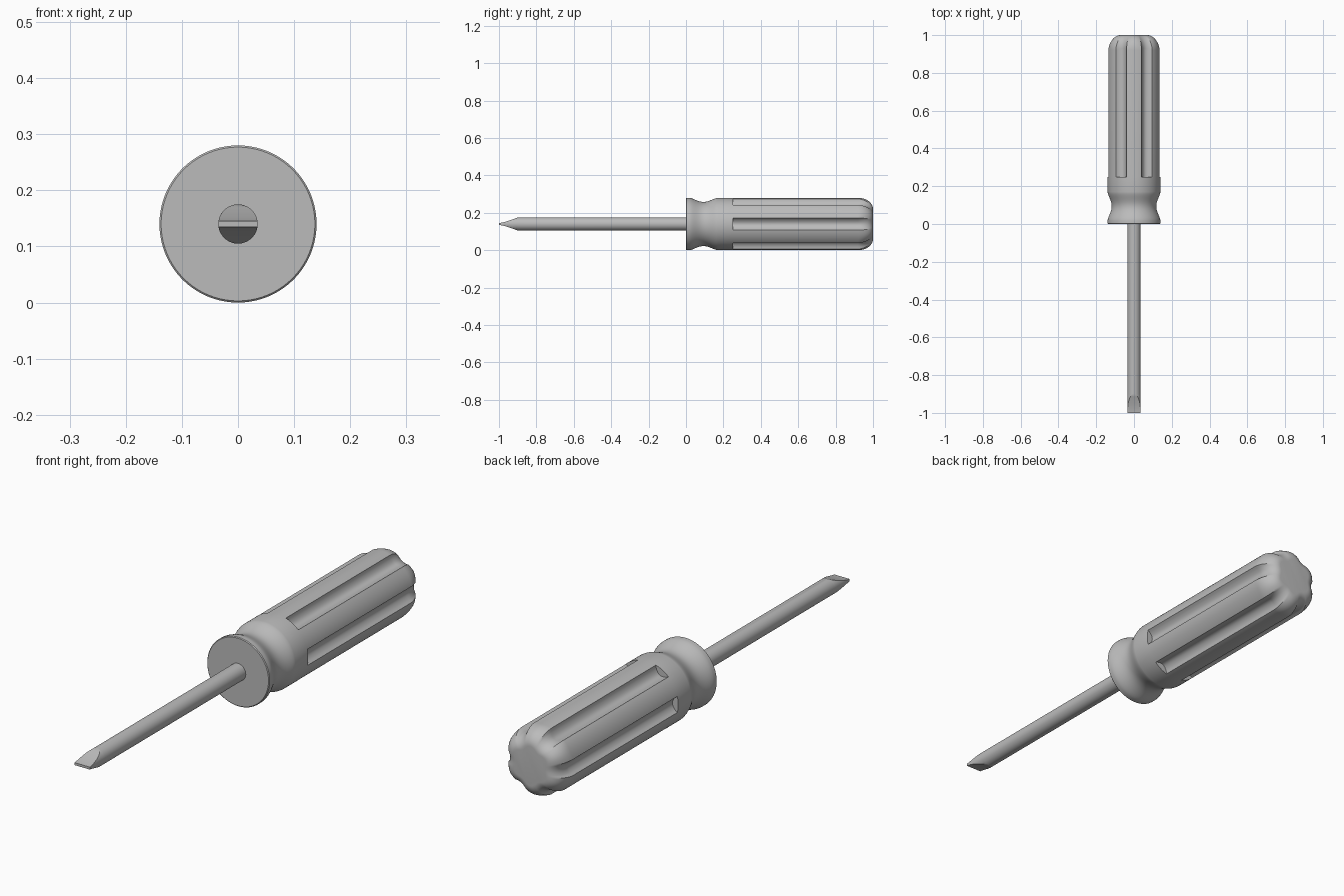
import bpy, bmesh, math

if "Cube" in bpy.data.objects:
    bpy.data.objects.remove(bpy.data.objects["Cube"], do_unlink=True)

AXIS_Z = 0.14
RADIUS = 0.14
END_ROUND = 0.08

grey = bpy.data.materials.new("plain_grey")
grey.use_nodes = True
grey.diffuse_color = (0.5, 0.5, 0.5, 1)
grey.node_tree.nodes["Principled BSDF"].inputs["Base Color"].default_value = (0.5, 0.5, 0.5, 1)


def loft(name, rings):
    """Skin closed rings of equal point count and cap both ends."""
    bm = bmesh.new()
    rows = [[bm.verts.new(p) for p in ring] for ring in rings]
    n = len(rows[0])
    for a, b in zip(rows, rows[1:]):
        for i in range(n):
            j = (i + 1) % n
            bm.faces.new((a[i], a[j], b[j], b[i]))
    bm.faces.new(rows[0])
    bm.faces.new(rows[-1])
    bmesh.ops.remove_doubles(bm, verts=bm.verts[:], dist=1e-5)
    bmesh.ops.recalc_face_normals(bm, faces=bm.faces[:])
    mesh = bpy.data.meshes.new(name)
    bm.to_mesh(mesh)
    bm.free()
    mesh.materials.append(grey)
    obj = bpy.data.objects.new(name, mesh)
    bpy.context.collection.objects.link(obj)
    bpy.ops.object.select_all(action='DESELECT')
    bpy.context.view_layer.objects.active = obj
    obj.select_set(True)
    bpy.ops.object.shade_smooth_by_angle(angle=math.radians(32))
    return obj


# Angles round the handle: six sectors, each a flute and half a lobe either side
FLUTE_HALF = 13.5
sector = [-FLUTE_HALF + FLUTE_HALF * i / 7 for i in range(15)]
sector += [FLUTE_HALF + (60 - 2 * FLUTE_HALF) * i / 12 for i in range(1, 12)]
angles = [(60 * k + a, a if a <= 30 else a - 60) for k in range(6) for a in sector]


def handle_ring(y, radius, depth=0.0, soften=0.0):
    """Ring with round flutes that soften into shallow waves."""
    ring = []
    for a, local in angles:
        groove = depth * math.sqrt(max(0, 1 - (local / FLUTE_HALF) ** 2)) ** 1.4
        wave = 0.013 * (0.5 + 0.5 * math.cos(math.radians(6 * local)))
        r = radius - groove * (1 - soften) - wave * soften
        t = math.radians(a)
        ring.append((r * math.cos(t), y, AXIS_Z + r * math.sin(t)))
    return ring


# Handle: flange, waisted neck and collar
rings = [handle_ring(0, RADIUS - 0.003), handle_ring(0.003, RADIUS), handle_ring(0.018, RADIUS)]
for i in range(1, 21):
    u = i / 20
    rings.append(handle_ring(0.018 + 0.152 * u, RADIUS - 0.022 * math.sin(math.pi * u) ** 1.5))
rings.append(handle_ring(0.25, RADIUS))
# Fluted grip, then the rounded butt
rings.append(handle_ring(0.25, RADIUS, 0.026))
for i in range(15):
    t = math.pi / 2 * i / 14
    rings.append(handle_ring(1 - END_ROUND + END_ROUND * math.sin(t),
                             RADIUS - 0.06 * (1 - math.cos(t)),
                             0.026, math.sin(t)))
loft("handle", rings)

# Shaft: round rod whose top and bottom are hollowed to a flat blade
ROD = 0.035


def shaft_ring(y, half_height):
    limit = math.asin(min(1, half_height / ROD))
    arc = [-limit + 2 * limit * i / 16 for i in range(17)]
    arc += [math.pi + a for a in arc]
    return [(ROD * math.cos(a), y, AXIS_Z + ROD * math.sin(a)) for a in arc]


blade = []
for i in range(17):
    u = i / 16
    blade.append(shaft_ring(-1 + 0.1 * u, 0.005 + 0.03 * u ** 1.35))
blade.append(shaft_ring(0.02, ROD))
loft("shaft", blade)
